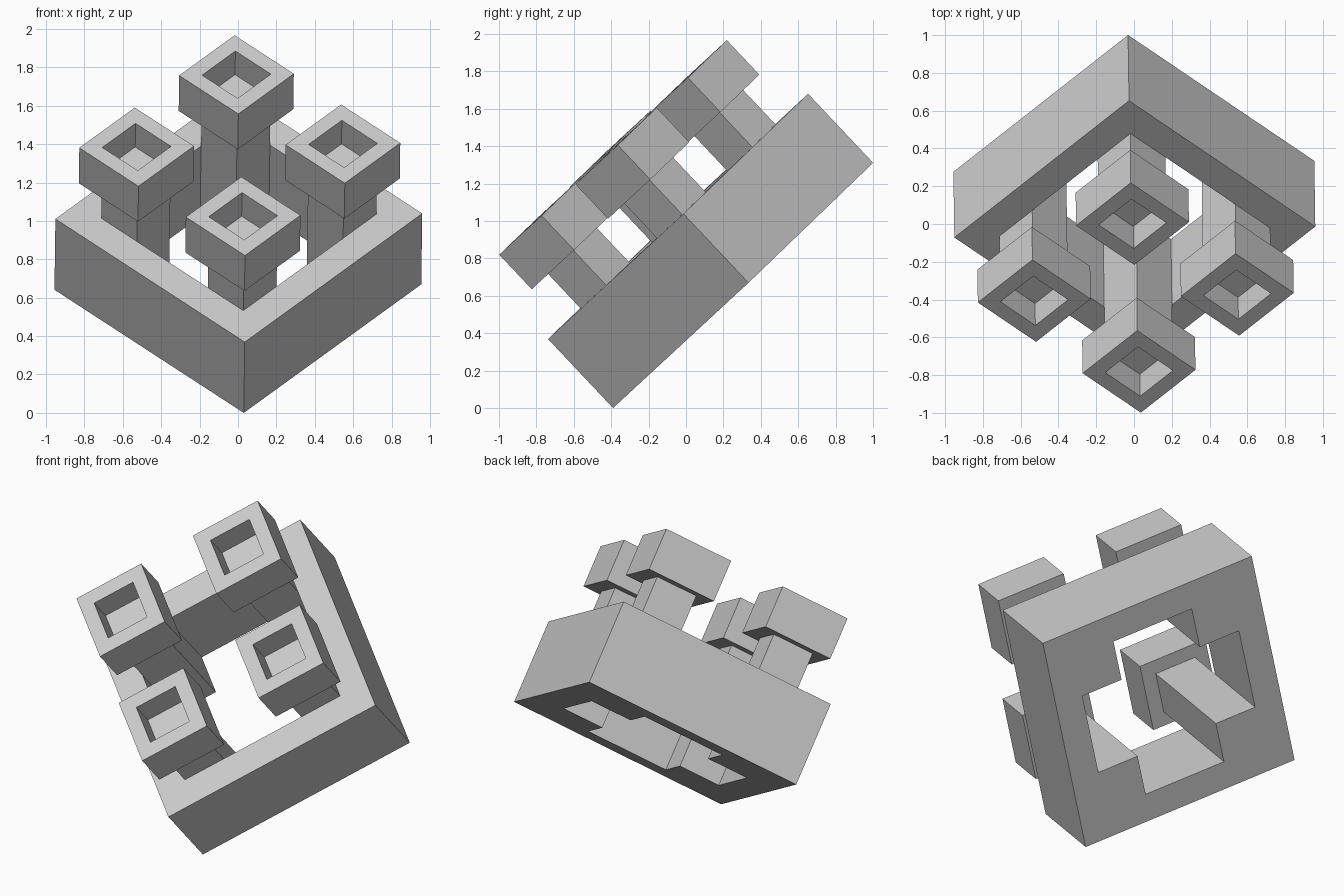
import bpy
import bmesh
from mathutils import Matrix, Vector

cube = bpy.data.objects.get("Cube")
if cube:
    bpy.data.objects.remove(cube, do_unlink=True)

UNIT = 0.0845  # module that every dimension is a multiple of

# Tilted frame of reference: the whole model rests on one bottom corner
up = Vector((0.010, -0.686, 0.728)).normalized()
side = Vector((0.684, 0.535, 0.496))
side = (side - up * side.dot(up)).normalized()
depth = up.cross(side)
tilt = Matrix((side, depth, up)).transposed().to_4x4()
place = Matrix.Translation((0.03, -0.39, 0)) @ tilt @ Matrix.Scale(UNIT, 4)

grey = bpy.data.materials.new("light_grey")
grey.use_nodes = True
colour = (0.6, 0.6, 0.6, 1)
grey.diffuse_color = colour
grey.node_tree.nodes["Principled BSDF"].inputs["Base Color"].default_value = colour


def finish(bm, name):
    bmesh.ops.recalc_face_normals(bm, faces=bm.faces)
    mesh = bpy.data.meshes.new(name)
    bm.to_mesh(mesh)
    bm.free()
    mesh.transform(place)
    mesh.materials.append(grey)
    bpy.context.collection.objects.link(bpy.data.objects.new(name, mesh))


# Square frame with a cross-shaped opening; the corner blocks carry the posts
cuts = [0, 2, 5, 11, 14, 16]
last = len(cuts) - 2
bm = bmesh.new()
grid = [[bm.verts.new((x, y, 0)) for y in cuts] for x in cuts]
for i in range(last + 1):
    for j in range(last + 1):
        border = i in (0, last) or j in (0, last)
        corner = i in (1, last - 1) and j in (1, last - 1)
        if border or corner:
            bm.faces.new((grid[i][j], grid[i + 1][j],
                          grid[i + 1][j + 1], grid[i][j + 1]))
bmesh.ops.delete(bm, geom=[v for v in bm.verts if not v.link_faces], context='VERTS')
extruded = bmesh.ops.extrude_face_region(bm, geom=bm.faces[:], use_keep_orig=True)
top = [g for g in extruded["geom"] if isinstance(g, bmesh.types.BMVert)]
bmesh.ops.translate(bm, verts=top, vec=(0, 0, 6))
# Open the frame top where each post continues upwards
bm.normal_update()
seats = []
for f in bm.faces:
    c = f.calc_center_median()
    if c.z > 5.9 and {c.x, c.y} <= {3.5, 12.5}:
        seats.append(f)
bmesh.ops.delete(bm, geom=seats, context='FACES_ONLY')
finish(bm, "frame")

# Posts with hollow square caps: (half width, height) from foot to recess floor
profile = [(1.5, 6), (1.5, 9), (2.5, 9), (2.5, 12), (1.5, 12), (1.5, 10)]
corners = [(-1, -1), (1, -1), (1, 1), (-1, 1)]


def capped_post(name, cx, cy):
    bm = bmesh.new()
    rings = [[bm.verts.new((cx + a * r, cy + b * r, z)) for a, b in corners]
             for r, z in profile]
    for low, high in zip(rings, rings[1:]):
        for k in range(4):
            n = (k + 1) % 4
            bm.faces.new((low[k], low[n], high[n], high[k]))
    bm.faces.new(rings[-1])
    finish(bm, name)


for name, cx, cy in (("front_post", 3.5, 3.5), ("left_post", 12.5, 3.5),
                     ("right_post", 3.5, 12.5), ("back_post", 12.5, 12.5)):
    capped_post(name, cx, cy)
